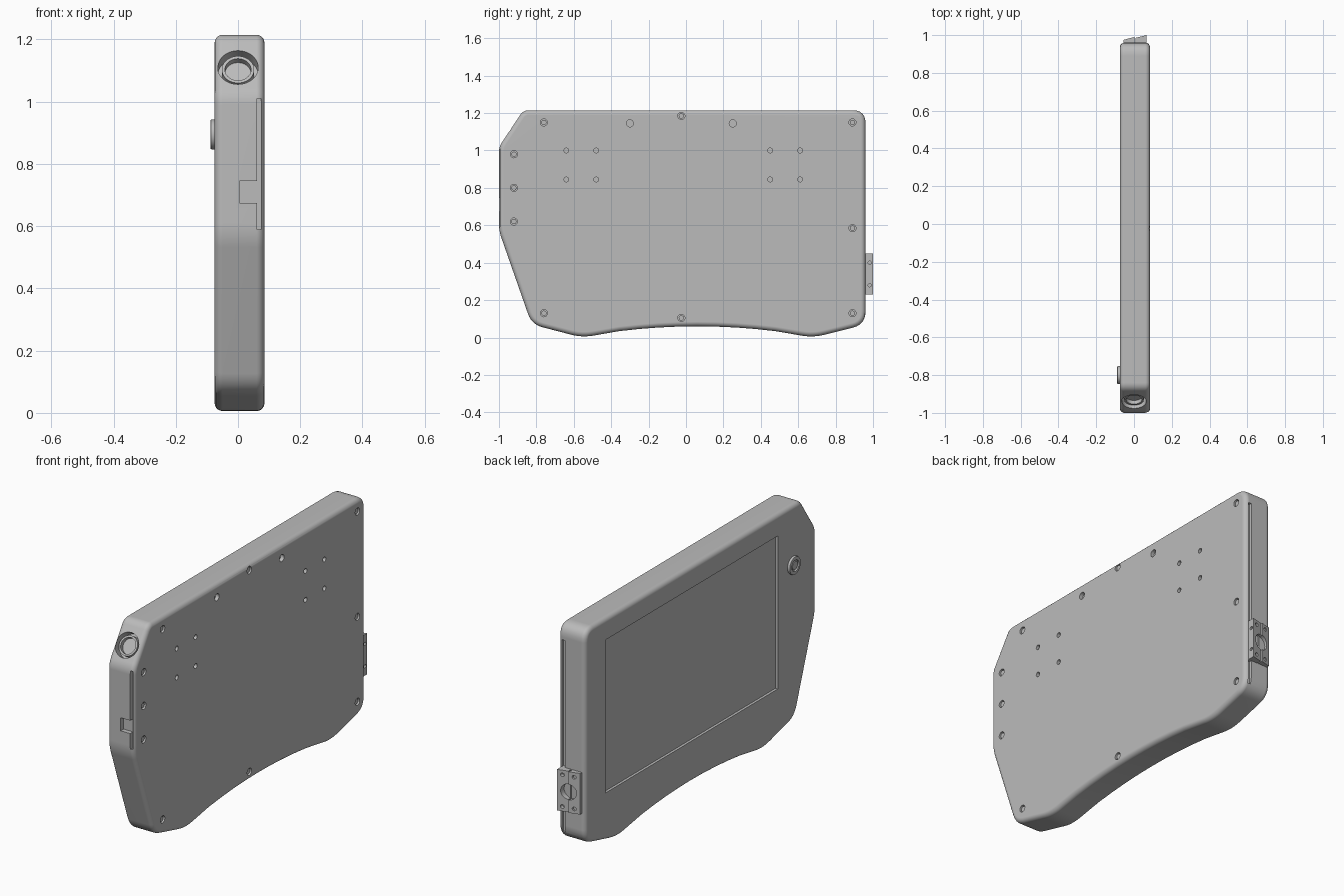
import bpy, bmesh, math
from mathutils import Vector, Matrix

if "Cube" in bpy.data.objects:
    bpy.data.objects.remove(bpy.data.objects["Cube"], do_unlink=True)

grey = bpy.data.materials.new("satin_grey")
grey.use_nodes = True
grey.diffuse_color = (0.5, 0.5, 0.5, 1)
grey.node_tree.nodes["Principled BSDF"].inputs["Base Color"].default_value = (0.5, 0.5, 0.5, 1)


def make(name, bm):
    bmesh.ops.recalc_face_normals(bm, faces=bm.faces)
    me = bpy.data.meshes.new(name)
    bm.to_mesh(me)
    bm.free()
    me.materials.append(grey)
    ob = bpy.data.objects.new(name, me)
    bpy.context.collection.objects.link(ob)
    return ob


def box(name, lo, hi):
    bm = bmesh.new()
    bmesh.ops.create_cube(bm, size=1)
    lo, hi = Vector(lo), Vector(hi)
    for v in bm.verts:
        v.co = (lo + hi) / 2 + v.co * (hi - lo)
    return make(name, bm)


def disc(name, centre, axis, radius, depth, sides=24):
    bm = bmesh.new()
    turn = Vector(axis).to_track_quat('Z', 'Y').to_matrix().to_4x4()
    bmesh.ops.create_cone(bm, cap_ends=True, segments=sides, radius1=radius, radius2=radius,
                          depth=depth, matrix=Matrix.Translation(centre) @ turn)
    return make(name, bm)


def prism(name, points, direction):
    bm = bmesh.new()
    face = bm.faces.new([bm.verts.new(p) for p in points])
    out = bmesh.ops.extrude_face_region(bm, geom=[face])
    bmesh.ops.translate(bm, vec=direction, verts=[v for v in out["geom"] if isinstance(v, bmesh.types.BMVert)])
    return make(name, bm)


def bake(ob):
    deps = bpy.context.evaluated_depsgraph_get()
    me = bpy.data.meshes.new_from_object(ob.evaluated_get(deps))
    ob.modifiers.clear()
    ob.data = me


def carve(ob, cutters):
    group = bpy.data.collections.new("cutters")
    bpy.context.scene.collection.children.link(group)
    for c in cutters:
        group.objects.link(c)
    m = ob.modifiers.new("carve", 'BOOLEAN')
    m.operation, m.operand_type, m.solver = 'DIFFERENCE', 'COLLECTION', 'EXACT'
    m.collection = group
    bake(ob)
    for c in cutters:
        bpy.data.objects.remove(c, do_unlink=True)
    bpy.data.collections.remove(group)


def smooth(ob):
    bpy.ops.object.select_all(action='DESELECT')
    ob.select_set(True)
    bpy.context.view_layer.objects.active = ob
    bpy.ops.object.shade_smooth_by_angle(angle=math.radians(32))
    m = ob.modifiers.new("flat_panels", 'WEIGHTED_NORMAL')
    m.keep_sharp = True


X0, X1 = -0.075, 0.085

# Outline of the case in y, z with a rounding distance per corner
corners = [(-0.87, 1.215, 0.03), (-1, 1.02, 0.03), (-1, 0.57, 0.04), (-0.825, 0.07, 0.06),
           (-0.555, 0.0, 0.06)]
corners += [(0.06 + 0.52 * k, 0.06 - 0.04 * k * k, 0) for k in (-0.8, -0.6, -0.4, -0.2, 0, 0.2, 0.4, 0.6, 0.8)]
corners += [(0.68, 0.0, 0.06), (0.96, 0.07, 0.07), (0.96, 1.215, 0.07)]
outline = []
for i, (y, z, r) in enumerate(corners):
    p = Vector((0, y, z))
    if not r:
        outline.append(p + Vector((X0, 0, 0)))
        continue
    a = Vector((0, *corners[i - 1][:2])) - p
    b = Vector((0, *corners[(i + 1) % len(corners)][:2])) - p
    for k in range(7):
        t = k / 6
        q = p + a.normalized() * r * (1 - t) ** 2 + b.normalized() * r * t ** 2
        outline.append(q + Vector((X0, 0, 0)))

# Case with rounded rims
case = prism("case", outline, (X1 - X0, 0, 0))
bev = case.modifiers.new("rim", 'BEVEL')
bev.width, bev.segments, bev.limit_method = 0.025, 5, 'ANGLE'
bev.angle_limit = math.radians(60)
bake(case)

# Screen recess, front card slot, thumb notch and rear seam
cuts = [box("screen_cut", (X0 - 0.02, -0.67, 0.28), (X0 + 0.014, 0.79, 1.10)),
        box("slot_cut", (0.061, -1.05, 0.59), (0.074, -0.975, 1.01)),
        box("notch_cut", (0.005, -1.05, 0.675), (0.064, -0.975, 0.745)),
        box("seam_cut", (0.046, 0.945, 0.1), (0.064, 1.05, 1.13))]

# Fastener holes on the plain side
screws = [(-0.76, 1.15), (-0.025, 1.185), (0.89, 1.15), (-0.92, 0.98), (-0.92, 0.80), (-0.92, 0.62),
          (-0.76, 0.13), (-0.025, 0.105), (0.89, 0.13), (0.89, 0.585)]
plain = [(-0.30, 1.145), (0.25, 1.145)]
for y, z in screws + plain:
    cuts.append(disc("screw_cut", (X1, y, z), (1, 0, 0), 0.019, 0.04))
for y in (-0.64, -0.48, 0.45, 0.61):
    for z in (1.0, 0.845):
        cuts.append(disc("mount_cut", (X1, y, z), (1, 0, 0), 0.013, 0.04, 16))

# Socket well on the slanted corner
axis = Vector((0, -0.195, 0.13)).normalized()
well = Vector((0.0, -0.94, 1.11))
cuts.append(disc("well_cut", well, axis, 0.065, 0.09, 40))
carve(case, cuts)
smooth(case)

# Screw heads
for y, z in screws:
    smooth(disc("screw", (X1 - 0.013, y, z), (1, 0, 0), 0.014, 0.014, 16))

# Socket ring inside the well
ring = disc("socket_ring", well - axis * 0.03, axis, 0.052, 0.036, 40)
carve(ring, [disc("ring_cut", well - axis * 0.015, axis, 0.042, 0.04, 40)])
smooth(ring)

# Round push button beside the screen
bezel = disc("button_bezel", (X0 - 0.005, -0.8, 0.895), (-1, 0, 0), 0.048, 0.018, 40)
bb = bezel.modifiers.new("soft", 'BEVEL')
bb.width, bb.segments, bb.limit_method = 0.005, 2, 'ANGLE'
bake(bezel)
carve(bezel, [disc("bezel_cut", (X0 - 0.014, -0.8, 0.895), (-1, 0, 0), 0.03, 0.018, 40)])
smooth(bezel)
smooth(disc("button_cap", (X0 - 0.004, -0.8, 0.895), (-1, 0, 0), 0.022, 0.016, 32))

# Split latch on the rear edge, drilled through the middle
for name, x, y in (("latch_inner", -0.055, 0.975), ("latch_outer", 0.008, 0.985)):
    leaf = prism(name, [(x, 0.945, 0.23), (x, y, 0.23), (x + 0.057, y + 0.015, 0.23),
                        (x + 0.057, 0.945, 0.23)], (0, 0, 0.22))
    holes = [disc("latch_hole", (0.005, 0.99, 0.34), (0, 1, 0), 0.042, 0.05, 32)]
    for z in (0.28, 0.40):
        holes.append(disc("pin_hole", (0.065, 0.982, z), (1, 0, 0), 0.009, 0.02, 16))
        holes.append(disc("bolt_hole", (x + 0.03, 0.99, z - 0.025 if z < 0.34 else z + 0.025),
                          (0, 1, 0), 0.01, 0.03, 16))
    carve(leaf, holes)
    smooth(leaf)
